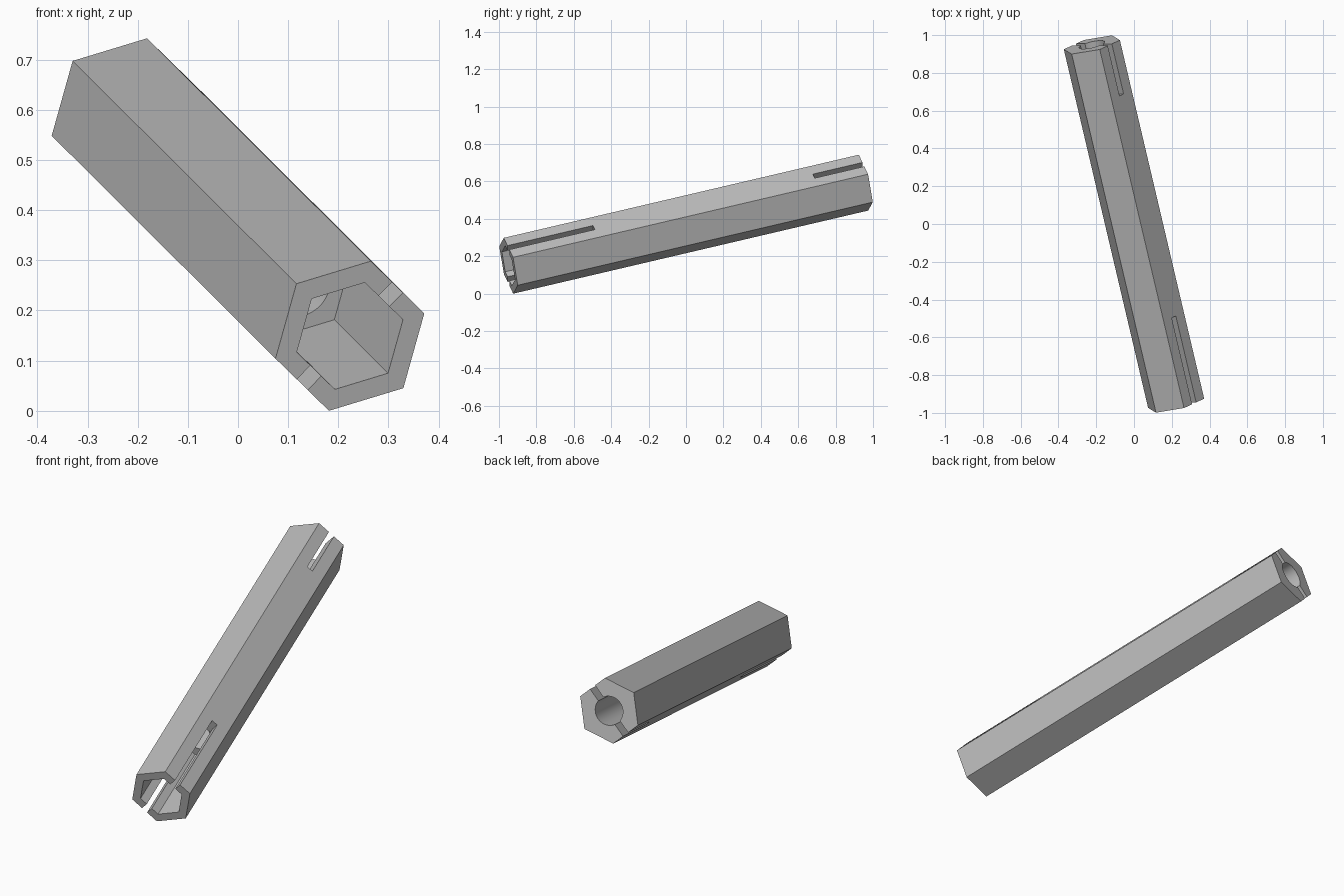
import bpy, bmesh
from math import cos, sin, tau, radians
from mathutils import Matrix, Vector

cube = bpy.data.objects.get("Cube")
if cube:
    bpy.data.objects.remove(cube, do_unlink=True)

LENGTH = 2.0
HALF = LENGTH / 2
OUTER_R = 0.157
SOCKET_R = 0.112
BORE_R = 0.07
SOCKET_DEPTH = 0.48
REAR_SLOT_DEPTH = 0.28
SLOT_WIDTH = 0.032
OVER = 0.1          # how far cutters poke past the ends

grey = bpy.data.materials.new("mid_grey")
grey.use_nodes = True
grey.diffuse_color = (0.5, 0.5, 0.5, 1)
grey.node_tree.nodes["Principled BSDF"].inputs["Base Color"].default_value = (0.5, 0.5, 0.5, 1)


def prism(name, profile, z0, z1):
    """Extrude a flat outline from z0 to z1."""
    bm = bmesh.new()
    face = bm.faces.new([bm.verts.new((x, y, z0)) for x, y in profile])
    new = bmesh.ops.extrude_face_region(bm, geom=[face])["geom"]
    moved = [v for v in new if isinstance(v, bmesh.types.BMVert)]
    bmesh.ops.translate(bm, verts=moved, vec=(0, 0, z1 - z0))
    bmesh.ops.recalc_face_normals(bm, faces=bm.faces)
    mesh = bpy.data.meshes.new(name)
    bm.to_mesh(mesh)
    bm.free()
    mesh.materials.append(grey)
    obj = bpy.data.objects.new(name, mesh)
    bpy.context.collection.objects.link(obj)
    return obj


def ring(radius, sides):
    return [(radius * cos(tau * i / sides), radius * sin(tau * i / sides)) for i in range(sides)]


def rect(w, d):
    return [(-w / 2, -d / 2), (w / 2, -d / 2), (w / 2, d / 2), (-w / 2, d / 2)]


# Hexagonal bar, with its front end at -HALF
bar = prism("hex_socket_bar", ring(OUTER_R, 6), -HALF, HALF)

# Cutters: through bore, hexagonal socket, cross slots at both ends
slot = rect(SLOT_WIDTH, OUTER_R * 3)
cutters = [
    prism("bore_cutter", ring(BORE_R, 48), -HALF - OVER, HALF + OVER),
    prism("socket_cutter", ring(SOCKET_R, 6), -HALF - OVER, -HALF + SOCKET_DEPTH),
    prism("front_slot_cutter", slot, -HALF - OVER, -HALF + SOCKET_DEPTH + 0.002),
    prism("rear_slot_cutter", slot, HALF - REAR_SLOT_DEPTH, HALF + OVER),
]

bpy.ops.object.select_all(action='DESELECT')
bar.select_set(True)
bpy.context.view_layer.objects.active = bar
for cutter in cutters:
    cutter.hide_render = True
    mod = bar.modifiers.new(cutter.name, 'BOOLEAN')
    mod.operation = 'DIFFERENCE'
    mod.solver = 'EXACT'
    mod.object = cutter
    bpy.ops.object.modifier_apply(modifier=mod.name)
    bpy.data.objects.remove(cutter, do_unlink=True)

# Smooth bore, crisp flats
bpy.ops.object.shade_smooth_by_angle(angle=radians(30))

# Tilt the bar: local z runs front to back, local x points at the upper left corner
axis = Vector((-0.447, 1.901, 0.445)).normalized()
corner = Vector((-0.1065, -0.0494, 0.104))
x_dir = (corner - axis * corner.dot(axis)).normalized()
y_dir = axis.cross(x_dir)
turn = Matrix((x_dir, y_dir, axis)).transposed().to_4x4()
bar.data.transform(turn)
lowest = min(v.co.z for v in bar.data.vertices)
bar.location = (0, 0, -lowest)
